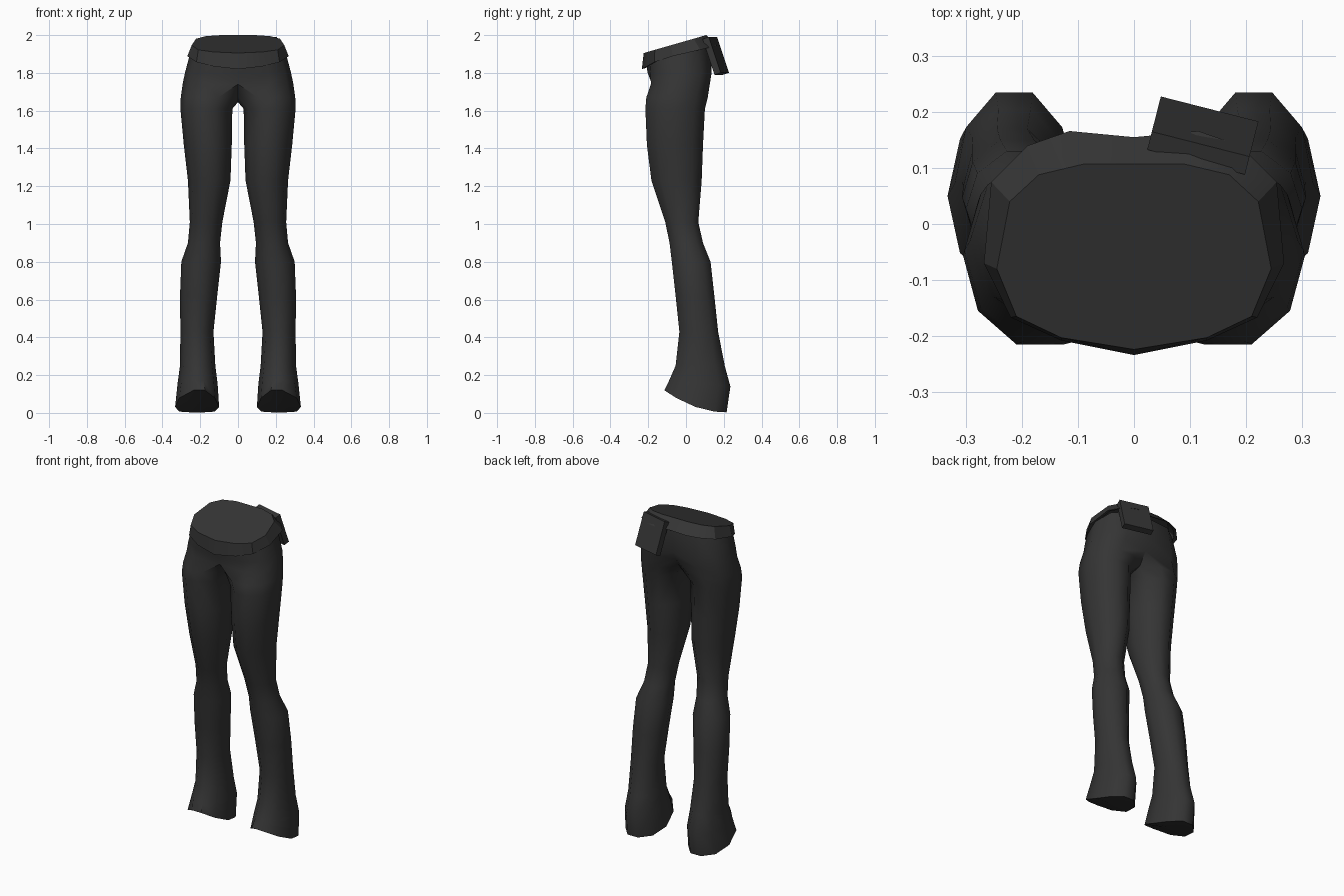
import bpy, bmesh, math
from mathutils import Matrix

if "Cube" in bpy.data.objects:
    bpy.data.objects.remove(bpy.data.objects["Cube"])

fabric = bpy.data.materials.new("charcoal_fabric")
fabric.diffuse_color = (0.035, 0.035, 0.035, 1)
fabric.use_nodes = True
fabric.node_tree.nodes["Principled BSDF"].inputs["Base Color"].default_value = fabric.diffuse_color


def finish(name, bm, angle, mirror=True):
    bmesh.ops.recalc_face_normals(bm, faces=bm.faces)
    me = bpy.data.meshes.new(name)
    bm.to_mesh(me)
    bm.free()
    ob = bpy.data.objects.new(name, me)
    bpy.context.collection.objects.link(ob)
    me.materials.append(fabric)
    bpy.ops.object.select_all(action='DESELECT')
    ob.select_set(True)
    bpy.context.view_layer.objects.active = ob
    if mirror:
        mod = ob.modifiers.new("mirror", 'MIRROR')
        mod.use_clip = True
        mod.merge_threshold = 0.001
        bpy.ops.object.modifier_apply(modifier=mod.name)
    bpy.ops.object.shade_smooth_by_angle(angle=math.radians(angle))
    return ob


def loft(bm, rings, closed=True):
    rows = [[bm.verts.new(p) for p in r] for r in rings]
    n = len(rows[0])
    for a, b in zip(rows, rows[1:]):
        for i in range(n if closed else n - 1):
            j = (i + 1) % n
            bm.faces.new((a[i], a[j], b[j], b[i]))
    return rows


def leg_ring(x0, x1, y0, y1, zf, zb, sag=0.0):
    """Ten-sided ring; z runs from front to back, dropping by sag between."""
    pts = []
    for i in range(10):
        a = math.radians(-108 + 36 * i)
        s = math.sin(a) / math.sin(math.radians(72))
        pts.append([(x0 + x1) / 2 + (x1 - x0) / 2 * math.cos(a),
                    (y0 + y1) / 2 + (y1 - y0) / 2 * s,
                    zf + (zb - zf) * (s + 1) / 2 - sag * (1 - s * s)])
    return pts


def hip_ring(w, y0, y1, zf, zb, dip_f, dip_b):
    """Half ring from front centre to back centre, folded shut on x = 0."""
    pts = []
    for i in range(7):
        a = math.radians(-90 + 30 * i)
        c, s = math.cos(a), math.sin(a)
        y = math.copysign(abs(s) ** 0.8, s)
        pts.append([w * abs(c) ** 0.8 if 0 < i < 6 else 0.0,
                    (y0 + y1) / 2 + (y1 - y0) / 2 * y,
                    zf + (zb - zf) * (y + 1) / 2])
    pts[0][1] += dip_f
    pts[6][1] -= dip_b
    mid = [0, (y0 + y1) / 2, (zf + zb) / 2]
    return pts + [list(pts[6]), mid, list(pts[0])]


# Trousers: one leg and half of the hips, mirrored
hem = leg_ring(0.10, 0.333, -0.115, 0.215, 0.12, 0.003, 0.03)
hem[0][0], hem[1][0] = 0.175, 0.235
rings = [
    hem,
    leg_ring(0.108, 0.32, -0.09, 0.235, 0.17, 0.14),
    leg_ring(0.12, 0.307, -0.055, 0.205, 0.25, 0.25),
    leg_ring(0.13, 0.305, -0.035, 0.17, 0.43, 0.43),
    leg_ring(0.11, 0.307, -0.055, 0.15, 0.62, 0.62),
    leg_ring(0.09, 0.30, -0.075, 0.13, 0.80, 0.80),
    leg_ring(0.095, 0.265, -0.087, 0.09, 0.90, 0.90),
    leg_ring(0.083, 0.255, -0.11, 0.065, 1.01, 1.01),
    leg_ring(0.04, 0.265, -0.183, 0.083, 1.23, 1.23),
    leg_ring(0.033, 0.287, -0.207, 0.09, 1.42, 1.42),
    leg_ring(0.03, 0.305, -0.215, 0.10, 1.61, 1.61),
]
crotch = leg_ring(0.0, 0.303, -0.21, 0.115, 1.67, 1.67)
for i, y, z in ((7, 0.05, 1.665), (8, -0.04, 1.645), (9, -0.13, 1.675)):
    crotch[i] = [0, y, z]
rings += [
    crotch,
    hip_ring(0.293, -0.205, 0.145, 1.74, 1.74, 0.025, 0.045),
    hip_ring(0.281, -0.208, 0.155, 1.80, 1.80, 0.005, 0.02),
    hip_ring(0.255, -0.212, 0.14, 1.855, 1.94, 0.0, 0.01),
]
bm = bmesh.new()
rows = loft(bm, rings)
cap = bm.faces.new(rows[0])
bmesh.ops.poke(bm, faces=[cap])
bmesh.ops.remove_doubles(bm, verts=bm.verts, dist=0.0005)
wall = [f for f in bm.faces if all(abs(v.co.x) < 1e-5 for v in f.verts)]
bmesh.ops.delete(bm, geom=wall, context='FACES')
finish("trousers", bm, 50)

# Waistband: sloped band with a lip below and a closed top
low = [(0, -0.234), (0.13, -0.208), (0.22, -0.167), (0.268, -0.07),
       (0.255, 0.075), (0.19, 0.14), (0.115, 0.166), (0, 0.155)]
top = [(0, -0.224), (0.13, -0.203), (0.21, -0.165), (0.245, -0.08),
       (0.222, 0.04), (0.17, 0.088), (0.09, 0.107), (0, 0.107)]


def low_z(y):
    if y < -0.14:
        return 1.82 + (y + 0.234) * 0.55
    return 1.872 + (y + 0.14) * 0.235


def top_z(y):
    return 1.905 + (y + 0.224) * 0.287


bm = bmesh.new()
rows = loft(bm, [
    [(x * 0.92, y * 0.92, low_z(y) + 0.005) for x, y in low],
    [(x, y, low_z(y)) for x, y in low],
    [(x, y, top_z(y)) for x, y in top],
], closed=False)
bm.faces.new(rows[-1])
finish("waistband", bm, 30)

# Back pouch: thin slab leaning against the waistband
bm = bmesh.new()
bmesh.ops.create_cube(bm, size=1)
bm.transform(Matrix.Translation((0.123, 0.158, 1.89))
             @ Matrix.Rotation(-0.25, 4, 'Z')
             @ Matrix.Rotation(0.33, 4, 'X')
             @ Matrix.Diagonal((0.18, 0.035, 0.2, 1)))
finish("back_pouch", bm, 30, mirror=False)
